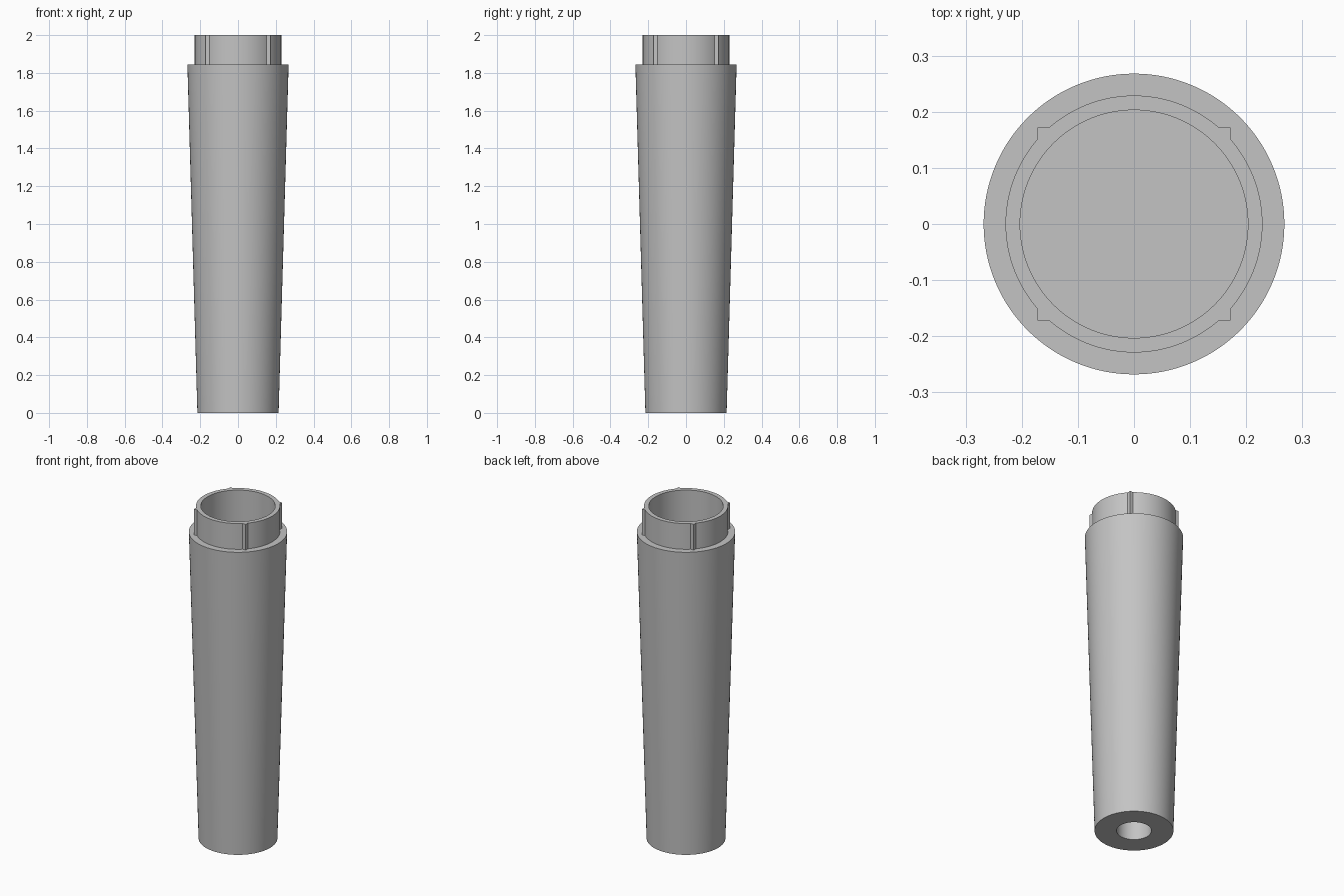
import bpy, bmesh, math

cube = bpy.data.objects.get("Cube")
if cube:
    bpy.data.objects.remove(cube, do_unlink=True)

SEGMENTS = 128
TOP, SHOULDER = 2.0, 1.845

grey = bpy.data.materials.new("light grey")
grey.use_nodes = True
colour = (0.55, 0.55, 0.55, 1)
grey.diffuse_color = colour
grey.node_tree.nodes["Principled BSDF"].inputs["Base Color"].default_value = colour


def add_object(name, bm):
    bmesh.ops.recalc_face_normals(bm, faces=bm.faces)
    mesh = bpy.data.meshes.new(name)
    bm.to_mesh(mesh)
    bm.free()
    mesh.materials.append(grey)
    obj = bpy.data.objects.new(name, mesh)
    bpy.context.collection.objects.link(obj)
    return obj


def lathe(name, profile):
    """Turn (radius, height) points about z and cap both ends."""
    bm = bmesh.new()
    rings = []
    for r, z in profile:
        ring = bmesh.ops.create_circle(bm, segments=SEGMENTS, radius=r)["verts"]
        for v in ring:
            v.co.z = z
        rings.append(ring)
    for a, b in zip(rings, rings[1:]):
        for i in range(SEGMENTS):
            j = (i + 1) % SEGMENTS
            bm.faces.new((a[i], a[j], b[j], b[i]))
    bm.faces.new(rings[0])
    bm.faces.new(rings[-1])
    return add_object(name, bm)


# Tapered tube: bottom socket, outer wall, shoulder, collar, deep top bore
tube = lathe("tapered_tube", [
    (0.095, 0.15), (0.095, 0), (0.215, 0), (0.268, SHOULDER),
    (0.229, SHOULDER), (0.229, TOP), (0.203, TOP), (0.203, 0.3),
])

# Four square locking lugs on the collar, sunk into the shoulder and fused
bm = bmesh.new()
low, high, base = 0.15, 0.172, 1.8
mid = (low + high) / 2
for sx in (-1, 1):
    for sy in (-1, 1):
        verts = bmesh.ops.create_cube(bm, size=1)["verts"]
        bmesh.ops.scale(bm, verts=verts, vec=(high - low, high - low, TOP - base))
        bmesh.ops.translate(bm, verts=verts, vec=(sx * mid, sy * mid, (TOP + base) / 2))
lugs = add_object("locking_lugs", bm)

union = tube.modifiers.new("fuse_lugs", "BOOLEAN")
union.operation = "UNION"
union.solver = "EXACT"
union.object = lugs
bpy.ops.object.select_all(action="DESELECT")
tube.select_set(True)
bpy.context.view_layer.objects.active = tube
bpy.ops.object.modifier_apply(modifier=union.name)
bpy.data.objects.remove(lugs, do_unlink=True)

bpy.ops.object.shade_smooth_by_angle(angle=math.radians(30))
